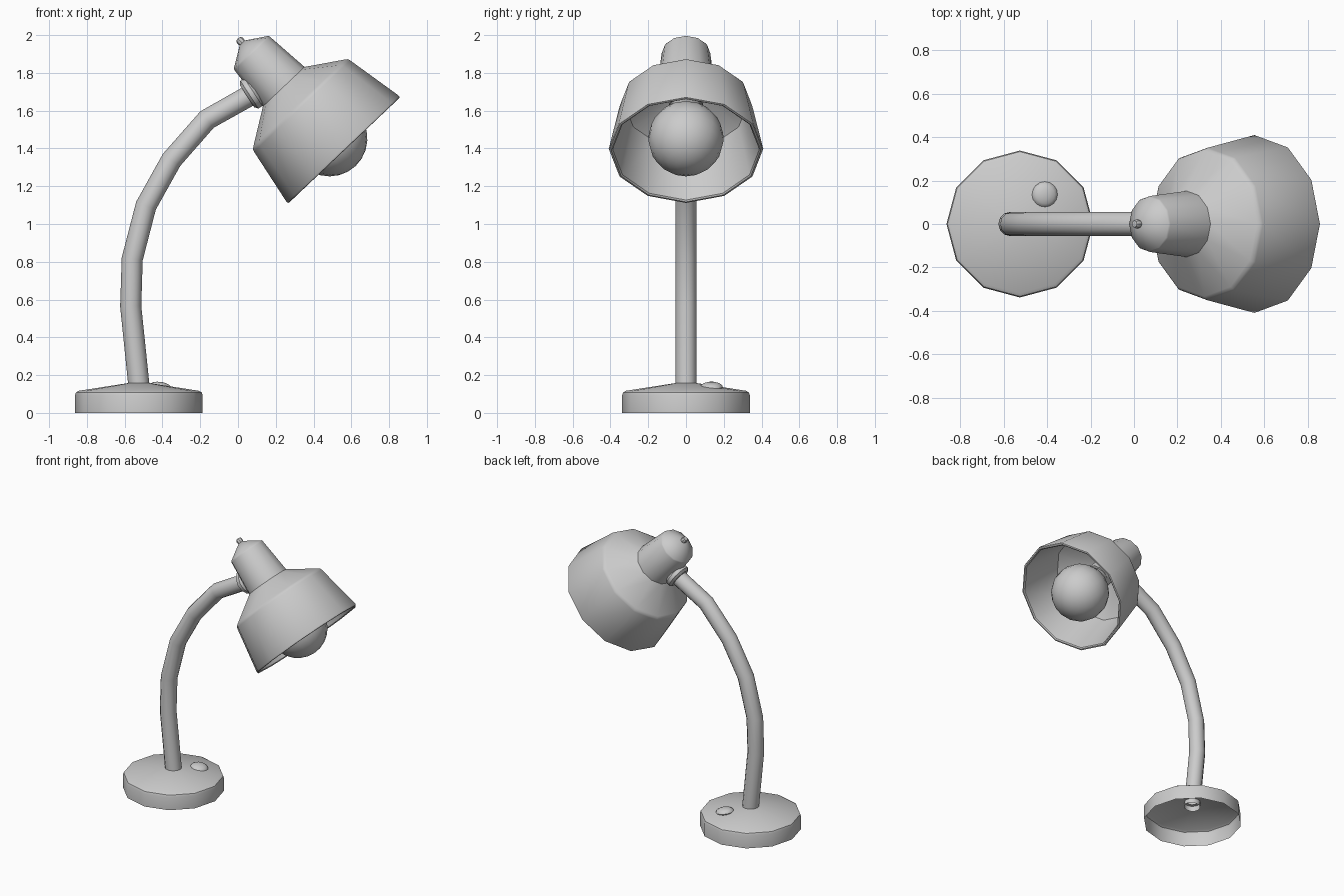
import bpy, bmesh
from math import cos, sin, tau, radians, pi
from mathutils import Matrix

if "Cube" in bpy.data.objects:
    bpy.data.objects.remove(bpy.data.objects["Cube"])


def lathe(name, profile, sides, loc, tilt=0.0, angle=40):
    """Spin an (r, z) profile about local z, tilt about y and place it."""
    bm = bmesh.new()
    rings = [[bm.verts.new((r * cos(tau * i / sides), r * sin(tau * i / sides), z))
              for r, z in profile] for i in range(sides)]
    for i in range(sides):
        a, b = rings[i], rings[(i + 1) % sides]
        for k in range(len(profile) - 1):
            bm.faces.new((a[k], b[k], b[k + 1], a[k + 1]))
    bmesh.ops.remove_doubles(bm, verts=bm.verts, dist=1e-5)
    bm.transform(Matrix.Translation(loc) @ Matrix.Rotation(radians(tilt), 4, 'Y'))
    me = bpy.data.meshes.new(name)
    bm.to_mesh(me)
    bm.free()
    ob = bpy.data.objects.new(name, me)
    bpy.context.collection.objects.link(ob)
    bpy.ops.object.select_all(action='DESELECT')
    ob.select_set(True)
    bpy.context.view_layer.objects.active = ob
    bpy.ops.object.shade_smooth_by_angle(angle=radians(angle))
    return ob


def arc(radius, start, end, steps):
    """Points of a round profile, angles measured from the bottom pole."""
    return [(radius * sin(t), -radius * cos(t)) for t in
            (start + (end - start) * i / steps for i in range(steps + 1))]


SHADE_TILT = -43.5
MOUTH = (0.558, 0, 1.394)

# Base: twelve-sided dish, open underneath
lathe("base", [(0.338, 0), (0.338, 0.093), (0.333, 0.108), (0.318, 0.117),
               (0.055, 0.158), (0.035, 0.158)], 12, (-0.525, 0, 0))

# Switch button on the base
button = [(r, z * 0.45) for r, z in arc(0.06, 0, pi, 8)]
lathe("switch_button", button, 16, (-0.41, 0.135, 0.137), 9)

# Bent arm tube
path = [(-0.522, 0.12), (-0.568, 0.565), (-0.56, 0.815), (-0.487, 1.097),
        (-0.352, 1.339), (-0.164, 1.553), (0.065, 1.682), (0.10, 1.70)]
cu = bpy.data.curves.new("arm", 'CURVE')
cu.dimensions = '3D'
cu.bevel_depth = 0.056
cu.bevel_resolution = 4
sp = cu.splines.new('POLY')
sp.points.add(len(path) - 1)
for p, (x, z) in zip(sp.points, path):
    p.co = (x, 0, z, 1)
sp.use_smooth = True
bpy.context.collection.objects.link(bpy.data.objects.new("arm", cu))

# Collar joining the arm to the shade neck
lathe("arm_collar", [(0.05, -0.015), (0.07, -0.015), (0.088, 0.0), (0.088, 0.025),
                     (0.065, 0.05), (0, 0.05)], 12, (0.06, 0, 1.685), 57)

# Shade: inner wall, rolled rim, outer wall, neck and conical cap
lathe("shade", [(0, 0.44), (0.13, 0.435), (0.322, 0.318), (0.388, 0.0), (0.396, -0.006),
                (0.406, -0.004), (0.409, 0.006), (0.351, 0.318), (0.346, 0.331),
                (0.333, 0.341), (0.152, 0.459), (0.129, 0.702), (0.125, 0.711),
                (0, 0.79)], 12, MOUTH, SHADE_TILT)

# Small knob at the cap tip
lathe("cap_knob", [(0.018, 0.77), (0.022, 0.795), (0.016, 0.808), (0, 0.811)],
      8, MOUTH, SHADE_TILT)

# Bulb with its stem, and the socket behind it
bulb = arc(0.2, 0, pi * 0.8, 10) + [(0.085, 0.22), (0.075, 0.33)]
lathe("bulb", bulb, 16, (0.485, 0, 1.452), SHADE_TILT)
lathe("bulb_socket", [(0, 0.32), (0.09, 0.32), (0.09, 0.45)], 12, MOUTH, SHADE_TILT)
